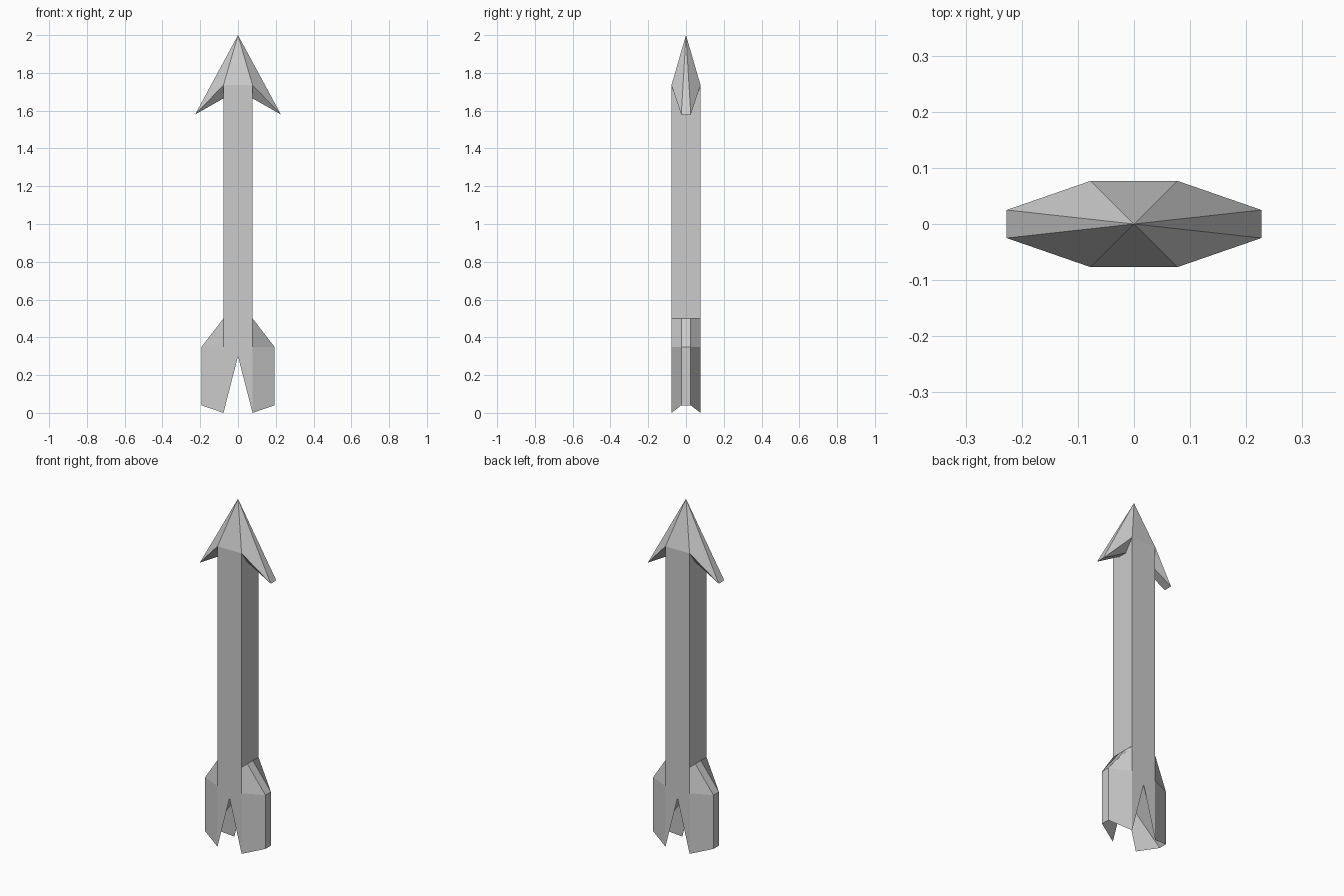
import bpy

if "Cube" in bpy.data.objects:
    bpy.data.objects.remove(bpy.data.objects["Cube"])

S = 0.077                    # half width of the square shaft
E = 0.025                    # half thickness of barb and fin edges
HEAD_X, FIN_X = 0.227, 0.193


def mirrored_part(name, faces):
    """Build the front-right quarter and mirror it across x and y."""
    verts, polys = [], []
    for face in faces:
        for p in face:
            if p not in verts:
                verts.append(p)
        polys.append([verts.index(p) for p in face])
    mesh = bpy.data.meshes.new(name)
    mesh.from_pydata(verts, [], polys)
    obj = bpy.data.objects.new(name, mesh)
    bpy.context.collection.objects.link(obj)
    mod = obj.modifiers.new("Mirror", "MIRROR")
    mod.use_axis = (True, True, False)
    mod.merge_threshold = 0.0005
    return obj


def on_y0(p):
    """Point on the x-z mirror plane."""
    return (p[0], 0, p[2])


# Shared key points
apex = (0, 0, 2)
neck_mid = (0, -S, 1.735)
neck = (S, -S, 1.735)
barb = (HEAD_X, -E, 1.58)
barb_root = (S, -E, 1.665)
fin_top_corner = (S, -S, 0.5)
fin_top = (S, -E, 0.5)
shoulder = (S, -S, 0.35)
fin_upper = (FIN_X, -E, 0.35)
fin_lower = (FIN_X, -E, 0.04)
foot = (S, -S, 0)
notch = (0, -S, 0.3)

# Barbed arrow head
mirrored_part("arrow_head", [
    (apex, neck_mid, neck),
    (apex, neck, barb),
    (apex, barb, on_y0(barb)),
    (neck, barb_root, barb),
    (barb, barb_root, on_y0(barb_root), on_y0(barb)),
])

# Square shaft, with the notch cut in the front and back faces
mirrored_part("shaft", [
    (neck_mid, notch, foot, shoulder, fin_top_corner, neck),
    (neck, fin_top_corner, fin_top, on_y0(fin_top), on_y0(barb_root), barb_root),
])

# Tail fins, with the hollowed underside
mirrored_part("tail_fins", [
    (fin_top_corner, shoulder, fin_upper, fin_top),
    (fin_top, fin_upper, on_y0(fin_upper), on_y0(fin_top)),
    (shoulder, foot, fin_lower, fin_upper),
    (fin_upper, fin_lower, on_y0(fin_lower), on_y0(fin_upper)),
    (notch, fin_lower, foot),
    (notch, on_y0(notch), on_y0(fin_lower), fin_lower),
])
